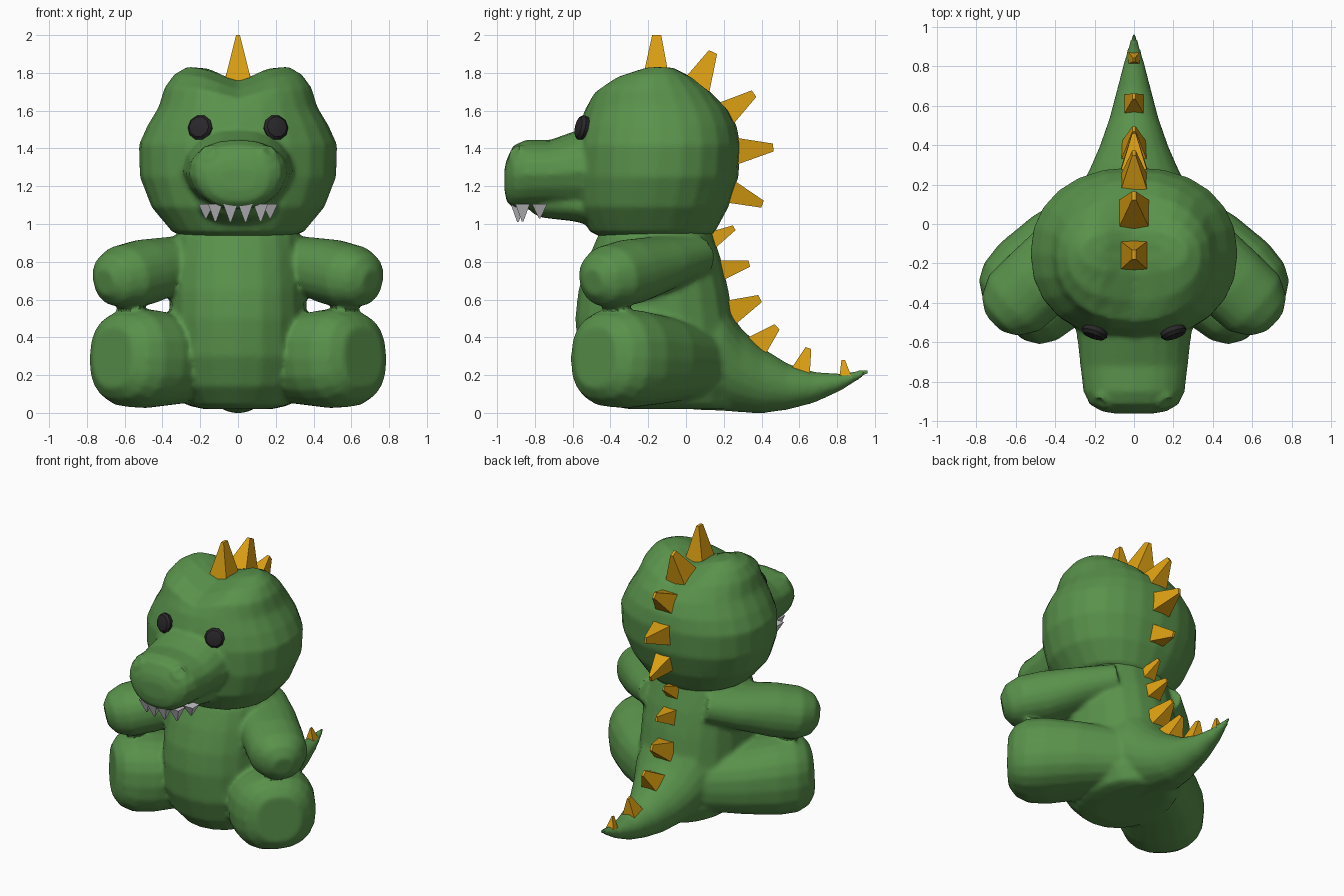
import bpy, bmesh, math
from mathutils import Vector

if "Cube" in bpy.data.objects:
    bpy.data.objects.remove(bpy.data.objects["Cube"])


def material(name, rgb):
    m = bpy.data.materials.new(name)
    m.diffuse_color = (*rgb, 1)
    m.use_nodes = True
    m.node_tree.nodes["Principled BSDF"].inputs["Base Color"].default_value = m.diffuse_color
    return m


GREEN = material("plush green", (0.10, 0.285, 0.07))
AMBER = material("spike amber", (0.72, 0.35, 0.006))
BLACK = material("eye black", (0.022, 0.02, 0.022))
WHITE = material("tooth grey", (0.58, 0.58, 0.61))
X, Y, Z = Vector((1, 0, 0)), Vector((0, 1, 0)), Vector((0, 0, 1))


def smooth(ob, angle):
    bpy.ops.object.select_all(action='DESELECT')
    ob.select_set(True)
    bpy.context.view_layer.objects.active = ob
    bpy.ops.object.shade_smooth_by_angle(angle=math.radians(angle))


def loft(name, rings, mat, n=20, power=2.2, angle=40, tweak=None, turn=0):
    """Skin a row of rounded sections, each (centre, half axis u, half axis v)."""
    bm = bmesh.new()
    rows = []
    for c, u, v in rings:
        row = []
        for i in range(n):
            a = 2 * math.pi * i / n + turn
            s, t = math.cos(a), math.sin(a)
            s = math.copysign(abs(s) ** (2 / power), s)
            t = math.copysign(abs(t) ** (2 / power), t)
            p = Vector(c) + u * s + v * t
            row.append(bm.verts.new(tweak(p) if tweak else p))
        rows.append(row)
    for a, b in zip(rows, rows[1:]):
        for i in range(n):
            j = (i + 1) % n
            bm.faces.new((a[i], a[j], b[j], b[i]))
    bm.faces.new(rows[0])
    bm.faces.new(rows[-1])
    bmesh.ops.recalc_face_normals(bm, faces=bm.faces)
    me = bpy.data.meshes.new(name)
    bm.to_mesh(me)
    bm.free()
    me.materials.append(mat)
    ob = bpy.data.objects.new(name, me)
    bpy.context.collection.objects.link(ob)
    smooth(ob, angle)
    return ob


def fuse(parts, rounds):
    """Join overlapping parts into one soft skin."""
    bpy.ops.object.select_all(action='DESELECT')
    for ob in parts:
        ob.select_set(True)
    whole = bpy.context.view_layer.objects.active = parts[0]
    bpy.ops.object.join()
    for kind, settings in (("REMESH", {"mode": 'VOXEL', "voxel_size": 0.016}),
                           ("SMOOTH", {"factor": 0.5, "iterations": rounds})):
        mod = whole.modifiers.new(kind.title(), kind)
        for key, value in settings.items():
            setattr(mod, key, value)
        bpy.ops.object.modifier_apply(modifier=mod.name)
    smooth(whole, 40)


def upright(table):
    """Sections stacked in z: (z, half width, y front, y back)."""
    return [((0, (f + b) / 2, z), X * w, Y * ((b - f) / 2)) for z, w, f, b in table]


def lengthwise(table):
    """Sections stacked in y: (y, half width, z low, z high)."""
    return [((0, y, (lo + hi) / 2), X * w, Z * ((hi - lo) / 2)) for y, w, lo, hi in table]


def facing(centre, out, table):
    """Round sections along a direction: (offset, radius)."""
    c, out = Vector(centre), Vector(out).normalized()
    u = out.cross(Z).normalized()
    v = u.cross(out)
    return [(c + out * o, u * r, v * r) for o, r in table]


def limb(name, start, end, power, table):
    """Sections along a line: (share of length, half width, half height)."""
    start, end = Vector(start), Vector(end)
    d = (end - start).normalized()
    u = d.cross(Z).normalized()
    v = u.cross(d)
    return loft(name, [(start.lerp(end, s), u * h, v * k) for s, h, k in table],
                GREEN, power=power)


def pyramid(name, base, tip, r, mat, top_x, top_y):
    """Square, blunt pyramid of half width r."""
    base, tip = Vector(base), Vector(tip)
    d = (tip - base).normalized()
    v = d.cross(X).normalized()
    u = v.cross(d)
    q = r * math.sqrt(2)
    return loft(name, [(base, u * q, v * q), (tip, u * q * top_x, v * q * top_y)],
                mat, 4, 2, 20, turn=math.pi / 4)


# head with a groove between two brow humps, snout pinched towards the mouth
def groove(p):
    k = min(max((p.z - 1.58) / 0.2, 0), 1)
    p.z -= 0.078 * k * math.exp(-(p.x / 0.13) ** 2)
    return p


def pinch(p):
    p.x *= 1 - 1.1 * max(1.27 - p.z, 0) - 0.9 * max(p.z - 1.32, 0)
    return p


head = [
    loft("head", upright([
        (0.93, 0.28, -0.45, 0.125), (0.96, 0.35, -0.51, 0.155), (1.09, 0.458, -0.575, 0.225),
        (1.25, 0.52, -0.59, 0.278), (1.42, 0.525, -0.585, 0.288), (1.52, 0.48, -0.565, 0.268),
        (1.62, 0.42, -0.535, 0.223), (1.72, 0.39, -0.495, 0.145), (1.79, 0.34, -0.39, 0.055),
        (1.833, 0.27, -0.25, -0.03), (1.84, 0.16, -0.20, -0.08), (1.833, 0.02, -0.16, -0.12)]),
        GREEN, 24, tweak=groove),
    loft("snout", lengthwise([
        (-0.40, 0.315, 1.03, 1.54), (-0.58, 0.29, 1.06, 1.495), (-0.72, 0.275, 1.08, 1.445),
        (-0.85, 0.26, 1.078, 1.445), (-0.915, 0.23, 1.083, 1.415), (-0.95, 0.17, 1.12, 1.34),
        (-0.961, 0.10, 1.18, 1.29)]), GREEN, power=2.5, tweak=pinch),
    loft("lower_jaw", lengthwise([
        (-0.45, 0.22, 0.98, 1.2), (-0.60, 0.20, 1.015, 1.2), (-0.76, 0.15, 1.033, 1.2),
        (-0.81, 0.10, 1.055, 1.2)]), GREEN)]

# body, tail, arms and legs
trunk = [
    loft("body", upright([
        (0.02, 0.18, -0.30, 0.25), (0.04, 0.27, -0.42, 0.27), (0.14, 0.34, -0.51, 0.29),
        (0.30, 0.37, -0.57, 0.28), (0.50, 0.365, -0.587, 0.25), (0.65, 0.36, -0.57, 0.225),
        (0.80, 0.35, -0.525, 0.19), (0.93, 0.335, -0.47, 0.147), (1.03, 0.28, -0.42, 0.12)]), GREEN),
    loft("tail", lengthwise([
        (0.00, 0.34, 0.02, 0.70), (0.20, 0.265, 0.01, 0.59), (0.29, 0.22, 0.003, 0.45),
        (0.40, 0.172, -0.003, 0.347), (0.54, 0.124, 0.017, 0.26), (0.68, 0.087, 0.054, 0.217),
        (0.82, 0.052, 0.118, 0.207), (0.97, 0.009, 0.21, 0.235)]), GREEN, power=2)]
for side, label in ((1, "left"), (-1, "right")):
    trunk.append(limb(label + "_arm", (side * 0.15, 0.02, 0.835), (side * 0.72, -0.505, 0.69), 2.2,
                 [(0, 0.18, 0.12), (0.3, 0.20, 0.145), (0.6, 0.198, 0.172), (0.8, 0.192, 0.168),
                  (0.92, 0.14, 0.135), (0.98, 0.07, 0.07)]))
    trunk.append(limb(label + "_leg", (side * 0.1, 0.06, 0.27), (side * 0.665, -0.48, 0.295), 2.4,
                 [(0, 0.20, 0.19), (0.4, 0.272, 0.235), (0.68, 0.288, 0.262), (0.84, 0.27, 0.26),
                  (0.94, 0.225, 0.225), (1, 0.15, 0.165)]))
fuse(trunk, 4)

# paired face details
for side, label in ((1, "left"), (-1, "right")):
    # eye: a flat button facing slightly outward
    loft(label + "_eye", facing((side * 0.2, -0.55, 1.51), (side * 0.32, -0.92, 0.22),
         ((-0.03, 0.06), (0.005, 0.068), (0.022, 0.055), (0.03, 0.02))), BLACK, 10, 2)
    # nostril: a low rounded rim with a dent in it
    head.append(loft(label + "_nostril", facing((side * 0.153, -0.89, 1.365), (side * 0.45, -0.7, 0.5),
         ((-0.04, 0.06), (0.018, 0.055), (0.034, 0.042), (0.0, 0.016))), GREEN, 12, 2))
    # teeth along the upper lip
    for i, (x, y, r, low) in enumerate(((0.04, -0.89, 0.038, 1.01), (0.12, -0.865, 0.038, 1.012),
                                        (0.17, -0.775, 0.04, 1.03))):
        pyramid(f"{label}_tooth_{i + 1}", (side * x, y, 1.105), (side * x, y, low),
                r, WHITE, 0.1, 0.1)
fuse(head, 2)

# spikes down the back: base y, z, tip y, z, half width
spikes = [(-0.16, 1.70, -0.155, 2.00, 0.085), (0.04, 1.70, 0.143, 1.91, 0.085),
          (0.19, 1.57, 0.36, 1.69, 0.075), (0.25, 1.385, 0.462, 1.405, 0.075),
          (0.20, 1.185, 0.405, 1.105, 0.07), (0.11, 0.90, 0.255, 0.98, 0.052),
          (0.16, 0.75, 0.335, 0.79, 0.06), (0.21, 0.52, 0.392, 0.605, 0.075),
          (0.36, 0.34, 0.482, 0.455, 0.07), (0.60, 0.20, 0.648, 0.343, 0.057),
          (0.845, 0.18, 0.832, 0.28, 0.034)]
for i, (y, z, ty, tz, r) in enumerate(spikes):
    pyramid(f"back_spike_{i + 1}", (0, y, z), (0, ty, tz), r, AMBER, 0.12, 0.28)
